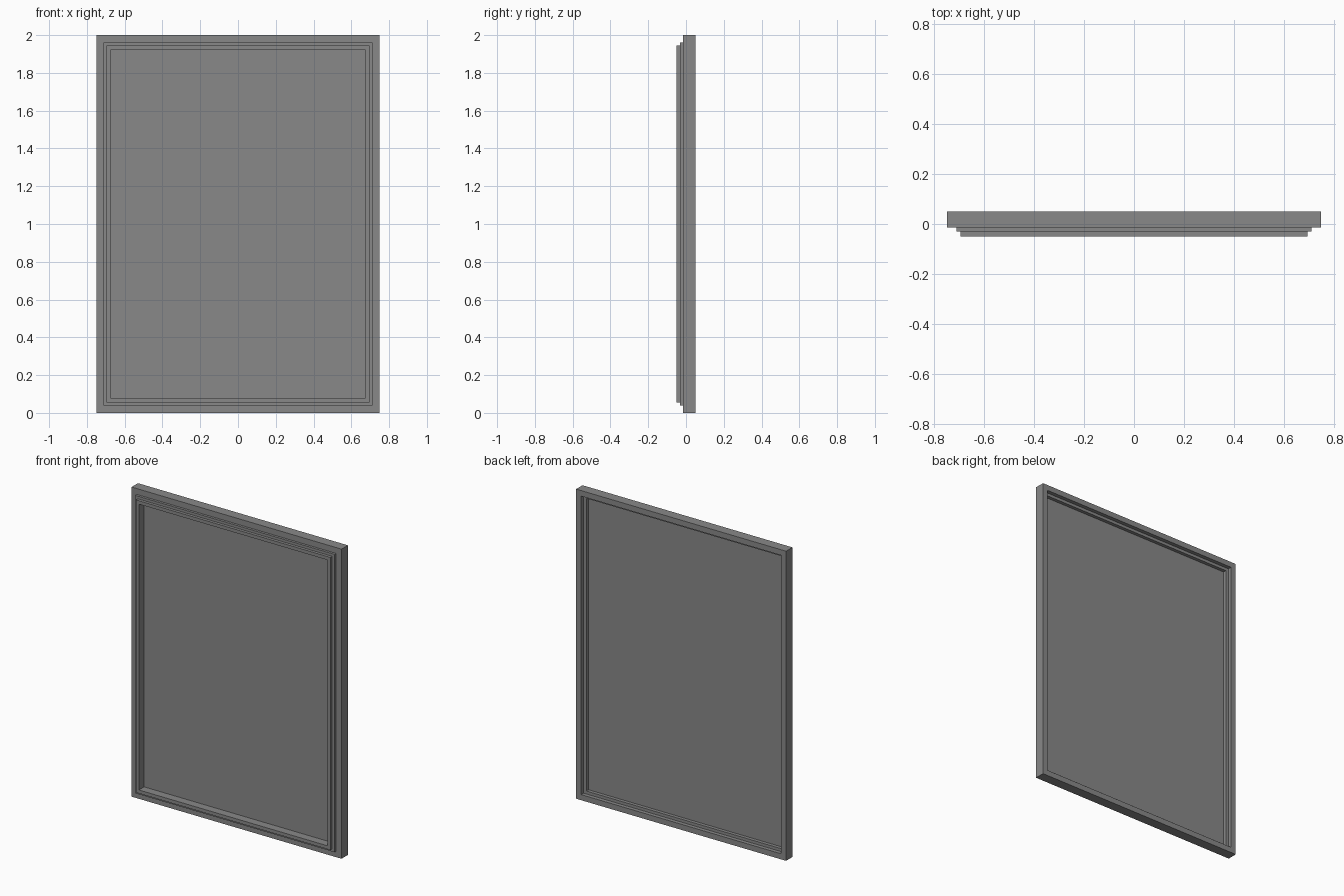
import bpy
import bmesh

cube = bpy.data.objects.get("Cube")
if cube:
    bpy.data.objects.remove(cube, do_unlink=True)

HALF_WIDTH, HEIGHT = 0.75, 2.0

grey = bpy.data.materials.new("mid_grey")
grey.use_nodes = True
colour = (0.25, 0.25, 0.25, 1)
grey.diffuse_color = colour
grey.node_tree.nodes["Principled BSDF"].inputs["Base Color"].default_value = colour


def add_object(name, bm):
    bmesh.ops.recalc_face_normals(bm, faces=bm.faces)
    mesh = bpy.data.meshes.new(name)
    bm.to_mesh(mesh)
    bm.free()
    mesh.materials.append(grey)
    obj = bpy.data.objects.new(name, mesh)
    bpy.context.collection.objects.link(obj)
    return obj


def rectangle(bm, inset, y):
    """Four corners of the window outline, moved inward by inset."""
    w = HALF_WIDTH - inset
    low, high = inset, HEIGHT - inset
    return [bm.verts.new((x, y, z))
            for x, z in ((-w, low), (w, low), (w, high), (-w, high))]


def bridge(bm, a, b):
    for i in range(4):
        j = (i + 1) % 4
        bm.faces.new((a[i], a[j], b[j], b[i]))


def sweep_frame(name, profile):
    """Sweep a closed (inset, y) profile around the window with mitred corners."""
    bm = bmesh.new()
    loops = [rectangle(bm, inset, y) for inset, y in profile]
    for k, loop in enumerate(loops):
        bridge(bm, loop, loops[(k + 1) % len(loops)])
    return add_object(name, bm)


# Stepped frame: rebated behind, with a raised two-step lip in front
sweep_frame("window_frame", [
    (0, 0.05), (0.036, 0.05), (0.036, 0.025), (0.055, 0.025),
    (0.055, 0.003), (0.077, 0.003), (0.077, -0.05), (0.055, -0.05),
    (0.055, -0.031), (0.038, -0.031), (0.038, -0.015), (0, -0.015),
])

# Thin pane seated in the rebate
bm = bmesh.new()
front, back = rectangle(bm, 0.06, 0.003), rectangle(bm, 0.06, 0.007)
bridge(bm, front, back)
bm.faces.new(front)
bm.faces.new(back)
add_object("window_pane", bm)
